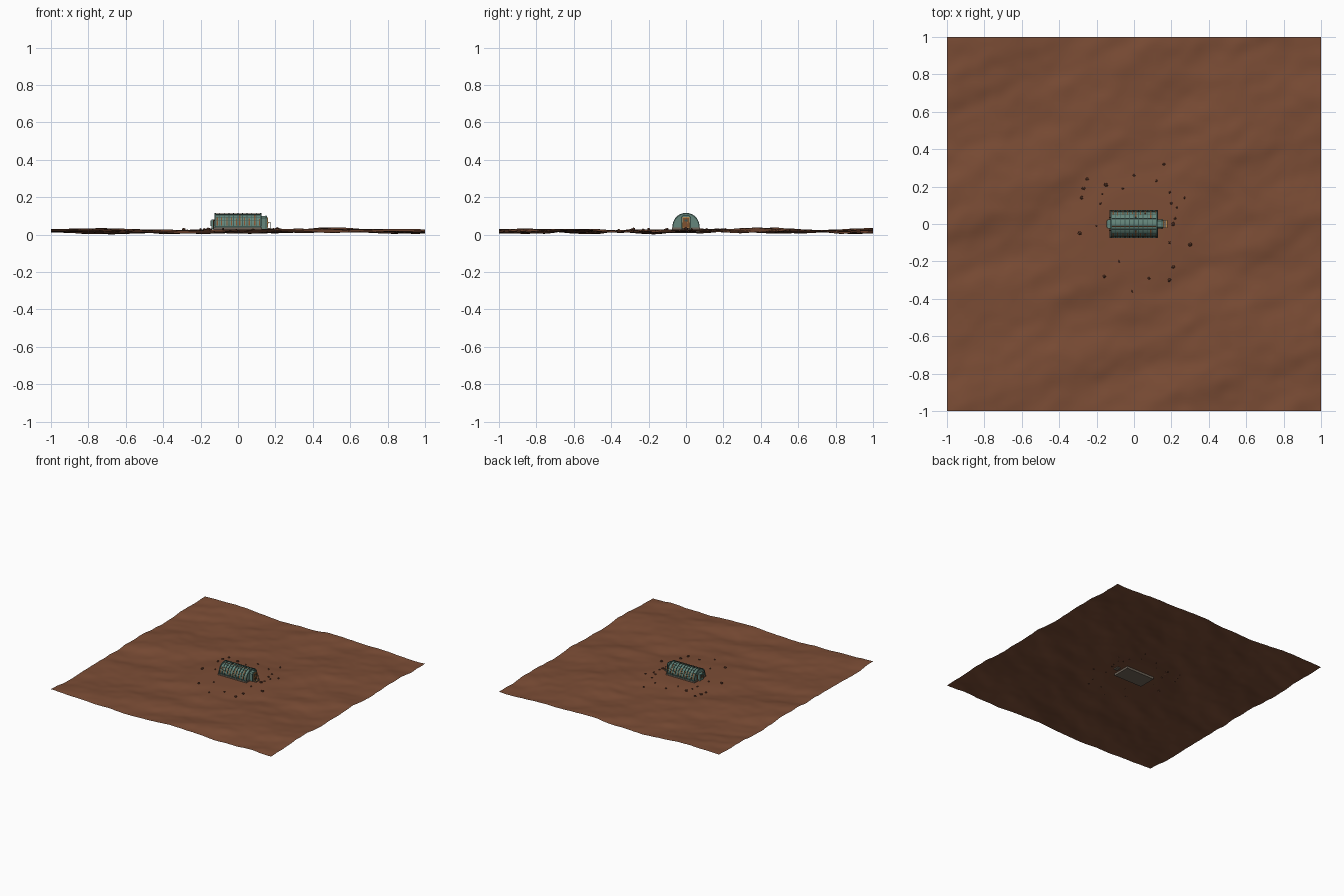
import bpy
import bmesh
import math
import random
from mathutils import Matrix, Vector, noise

cube = bpy.data.objects.get("Cube")
if cube:
    bpy.data.objects.remove(cube, do_unlink=True)
random.seed(4)


def material(name, *rgb):
    mat = bpy.data.materials.new(name)
    mat.use_nodes = True
    color = (*rgb, 1)
    mat.diffuse_color = color
    bsdf = mat.node_tree.nodes["Principled BSDF"]
    bsdf.inputs["Base Color"].default_value = color
    bsdf.inputs["Roughness"].default_value = 0.9
    return mat


soil = material("red_soil", 0.2, 0.074, 0.036)
stone = material("dark_stone", 0.12, 0.045, 0.025)
teal = material("weathered_teal", 0.13, 0.24, 0.2)
dark_teal = material("dark_teal_metal", 0.05, 0.1, 0.085)
rust = material("rust", 0.22, 0.085, 0.03)
amber = material("amber_paint", 0.5, 0.25, 0.07)
concrete = material("dusty_slab", 0.16, 0.13, 0.1)


def finish(name, bm, mat, smooth=None):
    bmesh.ops.recalc_face_normals(bm, faces=bm.faces[:])
    mesh = bpy.data.meshes.new(name)
    bm.to_mesh(mesh)
    bm.free()
    mesh.materials.append(mat)
    obj = bpy.data.objects.new(name, mesh)
    bpy.context.collection.objects.link(obj)
    if smooth:
        bpy.ops.object.select_all(action="DESELECT")
        obj.select_set(True)
        bpy.context.view_layer.objects.active = obj
        bpy.ops.object.shade_smooth_by_angle(angle=math.radians(smooth))
    return obj


def box(name, lo, hi, mat):
    lo, hi = Vector(lo), Vector(hi)
    bm = bmesh.new()
    bmesh.ops.create_cube(bm, size=1)
    size = hi - lo
    bmesh.ops.scale(bm, vec=size, verts=bm.verts)
    bmesh.ops.translate(bm, vec=(lo + hi) / 2, verts=bm.verts)
    return finish(name, bm, mat)


def extrude_x(name, profile, x0, x1, mat, smooth=None):
    bm = bmesh.new()
    face = bm.faces.new([bm.verts.new((x0, y, z)) for y, z in profile])
    moved = bmesh.ops.extrude_face_region(bm, geom=[face])["geom"]
    verts = [v for v in moved if isinstance(v, bmesh.types.BMVert)]
    bmesh.ops.translate(bm, vec=(x1 - x0, 0, 0), verts=verts)
    # extrusion keeps the first cap, giving a closed solid
    if len([f for f in bm.faces if len(f.verts) == len(profile)]) < 2:
        bm.faces.new([v for v in bm.verts if v not in verts])
    return finish(name, bm, mat, smooth)


def arc(radius, center_z, start=0.0, end=180.0, steps=24):
    angles = [math.radians(start + (end - start) * i / steps) for i in range(steps + 1)]
    return [(radius * math.cos(a), center_z + radius * math.sin(a)) for a in angles]


def band(name, x0, x1, inner, outer, mat, start=0, end=180, steps=24):
    ring = arc(outer, AXIS, start, end, steps) + arc(inner, AXIS, start, end, steps)[::-1]
    return extrude_x(name, ring, x0, x1, mat, 35)


# Rolling ground, level around the shelter
def raw_height(x, y):
    u, v = 0.9 * x + 0.45 * y, 0.9 * y - 0.45 * x
    broad = noise.noise((u * 1.6, v * 3.2, 1.7))
    medium = noise.noise((u * 4, v * 9, 5.3))
    fine = noise.noise((x * 14, y * 14, 9.1))
    return broad + 0.45 * medium + 0.15 * fine


CELLS, LEVEL, RELIEF = 90, 0.028, 0.038
grid = [2 * i / CELLS - 1 for i in range(CELLS + 1)]
heights = [raw_height(x, y) for x in grid for y in grid]
LOW, HIGH = min(heights), max(heights)


def ground_z(x, y):
    z = RELIEF * (raw_height(x, y) - LOW) / (HIGH - LOW)
    t = min(max((math.hypot(x, y) - 0.15) / 0.3, 0), 1)
    t = t * t * (3 - 2 * t)
    return LEVEL + (z - LEVEL) * t


bm = bmesh.new()
bmesh.ops.create_grid(bm, x_segments=CELLS, y_segments=CELLS, size=1)
for v in bm.verts:
    v.co.z = ground_z(v.co.x, v.co.y)
finish("ground", bm, soil, 60)

# Scattered stones ringing the shelter
large = [(-.25, .24), (-.27, .19), (-.28, .14), (-.15, .21), (.3, -.11), (.19, -.3),
         (.21, -.23), (-.16, -.28), (-.29, -.05), (.21, 0)]
small = [(-.06, .19), (0, .26), (.16, .32), (.12, .23), (.19, .17), (.27, .14), (.2, .11),
         (.22, .03), (.19, -.1), (.08, -.29), (-.01, -.36), (-.08, -.2), (-.2, -.01),
         (-.18, .11), (-.17, .16), (.23, .09)]
bm = bmesh.new()
for spots, radius in ((large, 0.012), (small, 0.008)):
    for x, y in spots:
        r = radius * random.uniform(0.85, 1.1)
        place = Matrix.Translation((x, y, ground_z(x, y) + r * 0.3))
        turn = Matrix.Rotation(random.uniform(0, math.pi), 4, "Z")
        squash = Matrix.Diagonal((1, 0.85, 0.75, 1))
        bmesh.ops.create_icosphere(bm, subdivisions=1, radius=r, matrix=place @ turn @ squash)
finish("stones", bm, stone)

# Vaulted shelter hull on a slab
AXIS, RADIUS, HALF = 0.044, 0.068, 0.122
box("foundation_slab", (-0.13, -0.074, 0.01), (0.128, 0.074, 0.038), concrete)
extrude_x("hull", [(RADIUS, 0.03)] + arc(RADIUS, AXIS) + [(-RADIUS, 0.03)], -HALF, HALF, teal, 35)
for side in (-1, 1):
    edge = side * RADIUS
    box("base_rail", (-HALF, edge - 0.004, 0.034), (HALF, edge + 0.004, 0.045), dark_teal)

# Ribs across the vault
BAYS = 10
pitch = 2 * HALF / BAYS
for i in range(BAYS + 1):
    x = -HALF + i * pitch
    wide = 0.004 if i in (0, BAYS) else 0.0022
    band("rib", x - wide, x + wide, RADIUS - 0.003, RADIUS + 0.004, dark_teal)

# Long stringers, one of them rusted
for angle in (25, 45, 65, 90, 115, 135, 155):
    band("stringer", -HALF, HALF, RADIUS - 0.002, RADIUS + 0.0015, dark_teal,
         angle - 0.9, angle + 0.9, 2)
band("rusted_stringer", -HALF, HALF, RADIUS - 0.002, RADIUS + 0.002, rust, 100, 103, 2)

# Rust streaks down the panels on both flanks
for i in range(BAYS):
    x = -HALF + (i + random.uniform(0.3, 0.7)) * pitch
    top = random.uniform(35, 65)
    streak = random.uniform(0.002, 0.004)
    for start, end in ((4, top), (180 - top, 176)):
        band("rust_streak", x - streak, x + streak, RADIUS - 0.001, RADIUS + 0.0008, rust,
             start, end, 8)

# Entrance porch with framed door
porch = [(0.025, 0.028), (0.025, 0.088), (0.017, 0.098), (-0.017, 0.098), (-0.025, 0.088), (-0.025, 0.028)]
extrude_x("porch", porch, HALF - 0.005, 0.155, teal)
collar = [(y * 1.1, 0.028 + (z - 0.028) * 1.04) for y, z in porch]
extrude_x("porch_collar", collar, 0.147, 0.153, dark_teal)
box("door_frame", (0.15, -0.02, 0.036), (0.158, 0.02, 0.094), amber)
box("door", (0.15, -0.015, 0.038), (0.16, 0.015, 0.089), rust)
box("door_window", (0.158, -0.007, 0.069), (0.1615, 0.007, 0.081), dark_teal)
box("door_handle", (0.158, 0.009, 0.058), (0.163, 0.012, 0.066), amber)
box("lower_step", (0.15, -0.022, 0.02), (0.18, 0.022, 0.034), concrete)
box("step_edge", (0.172, -0.022, 0.034), (0.178, 0.022, 0.036), amber)
for side in (-1, 1):
    y = side * 0.02
    box("rail_post", (0.173, y - 0.0015, 0.03), (0.176, y + 0.0015, 0.064), dark_teal)
    box("hand_rail", (0.153, y - 0.0015, 0.062), (0.176, y + 0.0015, 0.065), amber)

# Service units on the far end wall
box("service_unit", (-0.143, -0.024, 0.03), (-HALF, 0.024, 0.08), teal)
box("service_vent", (-0.146, -0.018, 0.045), (-0.142, 0.018, 0.074), dark_teal)
for i in range(4):
    z = 0.049 + i * 0.006
    box("vent_slat", (-0.1475, -0.016, z), (-0.145, 0.016, z + 0.002), rust)
for side in (-1, 1):
    y = side * 0.034
    box("service_pipe", (-0.133, y - 0.003, 0.03), (-0.127, y + 0.003, 0.075), rust)
    box("pipe_elbow", (-0.133, y - 0.003, 0.072), (-HALF, y + 0.003, 0.078), rust)
